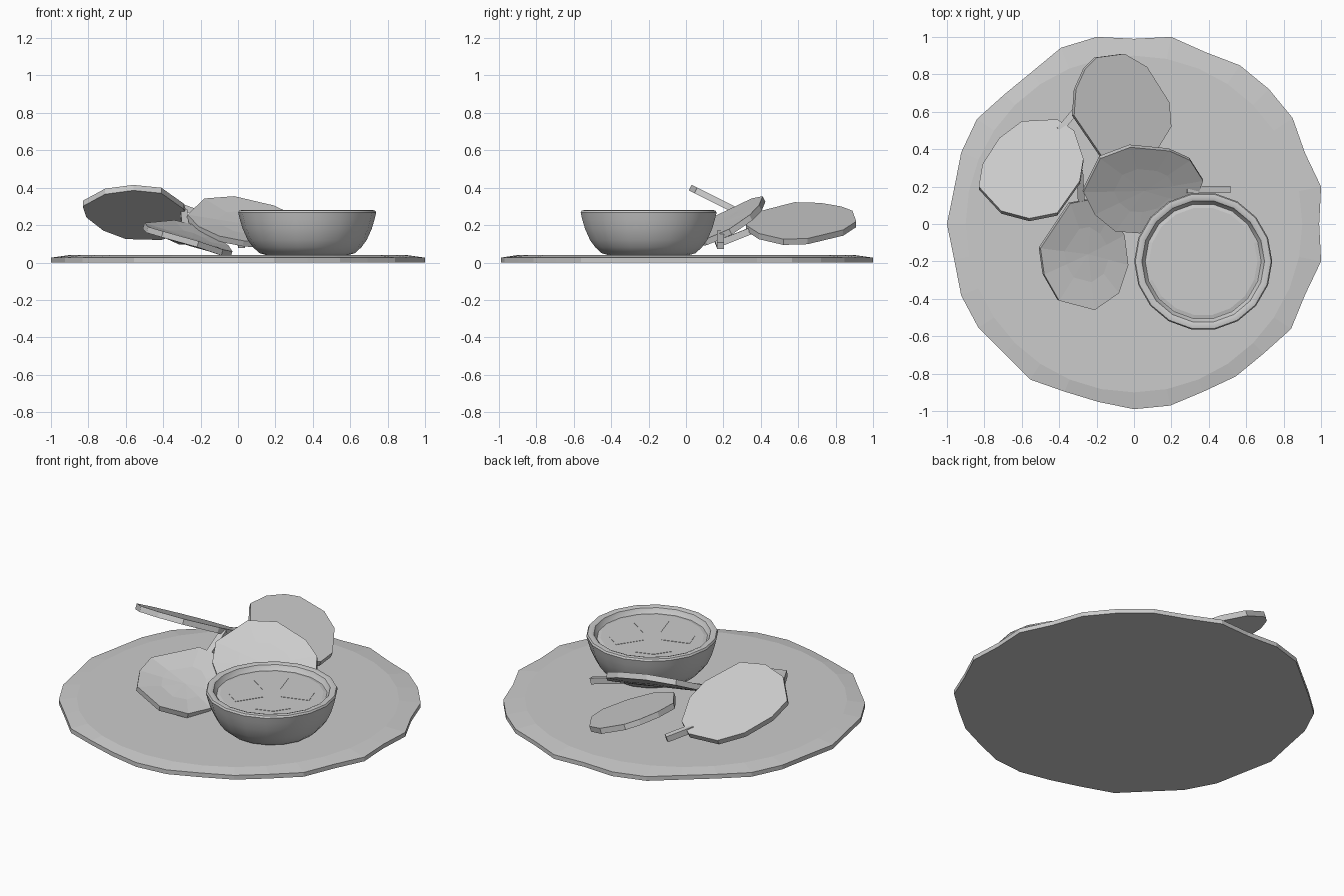
import bpy, bmesh
from math import sin, cos, pi, radians
from mathutils import Vector

if "Cube" in bpy.data.objects:
    bpy.data.objects.remove(bpy.data.objects["Cube"])


def finish(bm, name, smooth=None):
    bmesh.ops.recalc_face_normals(bm, faces=bm.faces)
    mesh = bpy.data.meshes.new(name)
    bm.to_mesh(mesh)
    bm.free()
    ob = bpy.data.objects.new(name, mesh)
    bpy.context.collection.objects.link(ob)
    if smooth:
        bpy.ops.object.select_all(action='DESELECT')
        ob.select_set(True)
        bpy.context.view_layer.objects.active = ob
        bpy.ops.object.shade_smooth_by_angle(angle=radians(smooth))
    return ob


def loft(name, rings, smooth=None):
    """Skin a list of closed point rings and cap both ends."""
    bm = bmesh.new()
    vs = [[bm.verts.new(p) for p in r] for r in rings]
    n = len(rings[0])
    for a, b in zip(vs, vs[1:]):
        for i in range(n):
            j = (i + 1) % n
            bm.faces.new((a[i], a[j], b[j], b[i]))
    bm.faces.new(vs[0])
    bm.faces.new(vs[-1])
    return finish(bm, name, smooth)


def circle(cx, cy, r, z, n):
    return [(cx + r * cos(2 * pi * i / n), cy + r * sin(2 * pi * i / n), z) for i in range(n)]


def slab(name, outline, height, t=0.033):
    """Thin leaf-like slab whose top follows height(x, y)."""
    cx = sum(p[0] for p in outline) / len(outline)
    cy = sum(p[1] for p in outline) / len(outline)
    e = 0.01
    gx = (height(cx + e, cy) - height(cx - e, cy)) / (2 * e)
    gy = (height(cx, cy + e) - height(cx, cy - e)) / (2 * e)
    down = Vector((gx, gy, -1)).normalized() * t
    bm = bmesh.new()
    n = len(outline)
    rims = []
    for off in (Vector(), down):
        def vert(x, y):
            return bm.verts.new(Vector((x, y, height(x, y))) + off)
        rim = [vert(x, y) for x, y in outline]
        mid = [vert((x + cx) / 2, (y + cy) / 2) for x, y in outline]
        c = vert(cx, cy)
        for i in range(n):
            j = (i + 1) % n
            bm.faces.new((rim[i], rim[j], mid[j], mid[i]))
            bm.faces.new((mid[i], mid[j], c))
        rims.append(rim)
    for i in range(n):
        j = (i + 1) % n
        bm.faces.new((rims[0][i], rims[0][j], rims[1][j], rims[1][i]))
    finish(bm, name)


def stem(name, a, b, w=0.018):
    a, b = Vector(a), Vector(b)
    d = (b - a).normalized()
    side = d.cross(Vector((0, 0, 1))).normalized()
    up = side.cross(d)
    loft(name, [[p + side * sx * w + up * sz * w
                 for sx, sz in ((-1, -1), (1, -1), (1, 1), (-1, 1))] for p in (a, b)])


# plate with a hand-cut uneven edge
radii = [.99, 1.02, .99, 1.02, 1.02, 1.02, .995, 1.02, .99, 1.02, 1.02, .98, .98, 1.01, 1.0, .98,
         1.0, .98, 1.0, 1.0, .98, 1.0, .97, .97, .99, .99, .97, .98, .98, 1.01, .99, 1.02]
edge = [(r * cos(i * pi / 16), r * sin(i * pi / 16)) for i, r in enumerate(radii)]
loft("plate", [[(x, y, 0) for x, y in edge],
               [(x, y, .026) for x, y in edge],
               circle(0, 0, .90, .04, 32)])

# sauce bowl
BX, BY = .37, -.20
profile = [(.22, .04), (.255, .05), (.29, .082), (.318, .12), (.345, .18), (.36, .23), (.369, .267),
           (.363, .278), (.345, .281), (.328, .275), (.322, .262), (.31, .246)]
loft("bowl", [circle(BX, BY, r, z, 18) for r, z in profile], 40)

# sauce surface and its flared cross swirl
loft("sauce", [circle(BX, BY, .315, .244, 18), circle(BX, BY, .29, .25, 18)])
swirl = []
for k in range(4):
    for ang, r in ((-27, .23), (0, .24), (27, .23), (45, .07)):
        a = radians(37 + k * 90 + ang)
        swirl.append((BX + r * cos(a), BY + r * sin(a)))
loft("sauce_swirl", [[(x, y, z) for x, y in swirl] for z in (.248, .252)])

# four slabs leaning on each other, each with a short stem
slab("left_slab",
     [(-.83, .2), (-.81, .32), (-.72, .46), (-.6, .55), (-.41, .56), (-.32, .5), (-.27, .35),
      (-.29, .23), (-.41, .06), (-.56, .03), (-.71, .07)],
     lambda x, y: .28 - .5 * (y - .3))
stem("left_stem", (-.40, .50, .16), (-.30, .62, .115))

slab("back_slab",
     [(-.2, .89), (-.05, .91), (.07, .84), (.19, .65), (.2, .52), (.12, .39), (.0, .32),
      (-.17, .36), (-.32, .58), (-.31, .72), (-.26, .83)],
     lambda x, y: .22 - .38 * (x + .05))
stem("back_stem", (.0, .36, .175), (.02, .16, .095))

slab("middle_slab",
     [(-.02, .41), (.19, .39), (.3, .34), (.37, .23), (.32, .1), (.19, -.01), (.03, -.05),
      (-.1, -.04), (-.21, .05), (-.27, .17), (-.18, .35)],
     lambda x, y: .21 - .17 * (x - .03) + .5 * (y - .18) + .4 * (y - .18) ** 2)
stem("middle_stem", (.28, .185, .155), (.51, .185, .09))

slab("front_slab",
     [(-.5, -.13), (-.48, -.27), (-.4, -.41), (-.21, -.46), (-.08, -.37), (-.03, -.22),
      (-.05, -.06), (-.12, .06), (-.23, .13), (-.34, .11)],
     lambda x, y: .14 - .3 * (x + .27) + .15 * (y + .15) + .4 * (y + .15) ** 2)
stem("front_stem", (-.28, .08, .17), (-.29, .28, .27))
